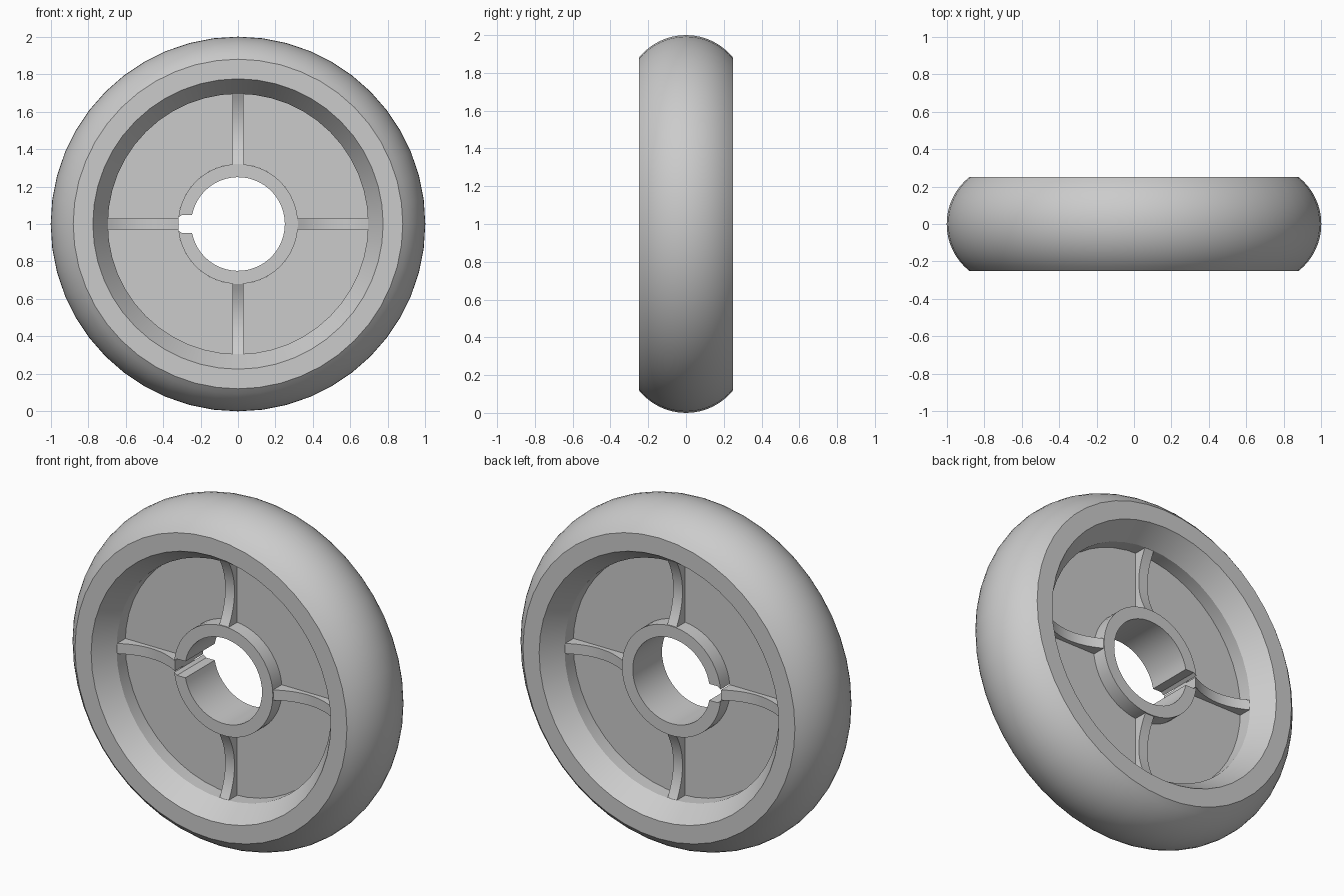
import bpy
import bmesh
from math import sin, cos, pi, radians, asin
from mathutils import Matrix, Vector

if "Cube" in bpy.data.objects:
    bpy.data.objects.remove(bpy.data.objects["Cube"], do_unlink=True)

SEGMENTS = 48
HALF_WIDTH = 0.25
RIM_IN, RIM_EDGE = 0.695, 0.13
HUB_OUT, BORE = 0.32, 0.25

grey = bpy.data.materials.new("plain grey")
grey.use_nodes = True
grey.diffuse_color = (0.6, 0.6, 0.6, 1)
grey.node_tree.nodes["Principled BSDF"].inputs["Base Color"].default_value = (0.6, 0.6, 0.6, 1)


def finish(bm, name):
    """Turn a bmesh into a shaded object, lifted onto the ground."""
    bmesh.ops.recalc_face_normals(bm, faces=bm.faces)
    bmesh.ops.translate(bm, verts=bm.verts, vec=(0, 0, 1))
    mesh = bpy.data.meshes.new(name)
    bm.to_mesh(mesh)
    bm.free()
    mesh.materials.append(grey)
    obj = bpy.data.objects.new(name, mesh)
    bpy.context.collection.objects.link(obj)
    bpy.ops.object.select_all(action="DESELECT")
    obj.select_set(True)
    bpy.context.view_layer.objects.active = obj
    bpy.ops.object.shade_smooth_by_angle(angle=radians(30))
    return obj


def lathe(name, profile):
    """Spin a closed (radius, y) profile around the axle."""
    bm = bmesh.new()
    verts = [bm.verts.new((r, y, 0)) for r, y in profile]
    edges = [bm.edges.new((verts[i - 1], verts[i])) for i in range(len(verts))]
    bmesh.ops.spin(bm, geom=verts + edges, cent=(0, 0, 0), axis=(0, 1, 0),
                   angle=2 * pi, steps=SEGMENTS, use_merge=True)
    bmesh.ops.remove_doubles(bm, verts=bm.verts, dist=1e-5)
    return finish(bm, name)


def extrude(name, outline, vec, turn=0):
    """Extrude a flat outline into a solid and turn it about the axle."""
    bm = bmesh.new()
    face = bm.faces.new([bm.verts.new(p) for p in outline])
    new = bmesh.ops.extrude_face_region(bm, geom=[face], use_keep_orig=True)["geom"]
    moved = [v for v in new if isinstance(v, bmesh.types.BMVert)]
    bmesh.ops.translate(bm, verts=moved, vec=vec)
    bmesh.ops.rotate(bm, verts=bm.verts, cent=(0, 0, 0),
                     matrix=Matrix.Rotation(turn, 3, "Y"))
    return finish(bm, name)


# Tyre and rim: crowned tread, flat sidewalls, tapered recess on both sides
crown = 0.32
sweep = asin(HALF_WIDTH / crown)
tread = [(1 - crown + crown * cos(a), crown * sin(a))
         for a in (sweep * (1 - i / 8) for i in range(17))]
lathe("tyre_and_rim", [(0.775, -HALF_WIDTH), (RIM_IN, -RIM_EDGE),
                       (RIM_IN, RIM_EDGE), (0.775, HALF_WIDTH)] + tread)

# Web: thin disc between hub and rim
lathe("web_disc", [(HUB_OUT, -0.05), (0.71, -0.05), (0.71, 0.05), (HUB_OUT, 0.05)])

# Hub: tube with a keyway slot on the right side
HUB_HALF, SLOT = 0.135, 0.048


def arc(radius, start, end):
    steps = [start + (end - start) * i / SEGMENTS for i in range(SEGMENTS + 1)]
    return [Vector((radius * cos(a), -HUB_HALF, radius * sin(a))) for a in steps]


outer_gap = pi - asin(0.035 / HUB_OUT)
inner_gap = pi - asin(SLOT / BORE)
hub = arc(HUB_OUT, -outer_gap, outer_gap)
hub.append(Vector((-0.3, -HUB_HALF, SLOT)))
hub += arc(BORE, inner_gap, -inner_gap)
hub.append(Vector((-0.3, -HUB_HALF, -SLOT)))
extrude("hub", hub, (0, 2 * HUB_HALF, 0))

# Ribs: four spokes with a hollowed edge on each side
R0, R1, DIP = 0.318, 0.7, 0.055
edge = []
for i in range(13):
    t = i / 12
    edge.append((R0 + (R1 - R0) * t, RIM_EDGE - DIP * (1 - (2 * t - 1) ** 2)))
rib = [(r, -y, -0.03) for r, y in edge] + [(r, y, -0.03) for r, y in reversed(edge)]
for i, side in enumerate(("left", "lower", "right", "upper")):
    extrude(side + "_rib", rib, (0, 0, 0.06), i * pi / 2)
